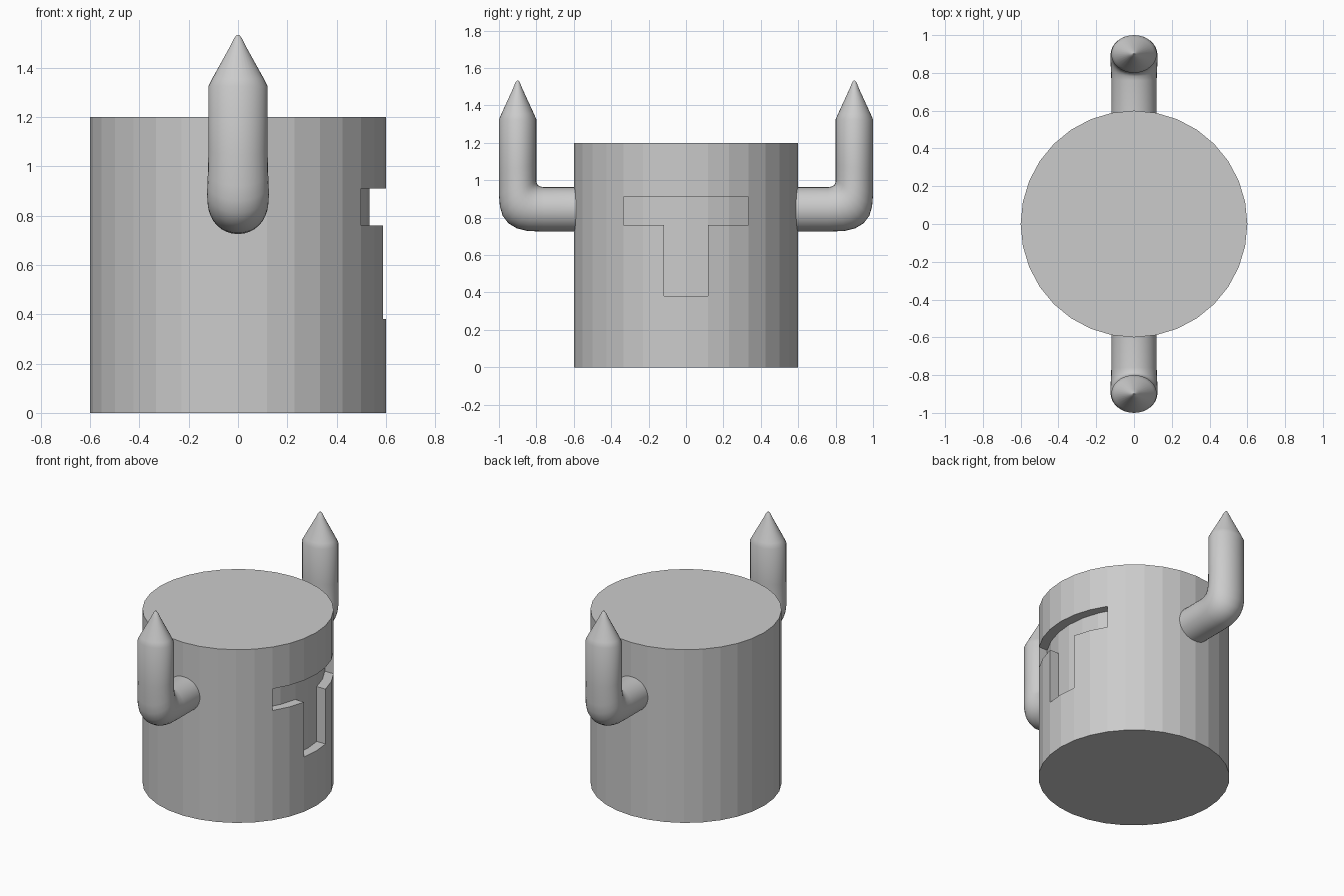
import bpy, bmesh, math
from mathutils import Vector

if "Cube" in bpy.data.objects:
    bpy.data.objects.remove(bpy.data.objects["Cube"])

SIDES = 32


def finish(bm, name):
    bmesh.ops.recalc_face_normals(bm, faces=bm.faces)
    mesh = bpy.data.meshes.new(name)
    bm.to_mesh(mesh)
    bm.free()
    obj = bpy.data.objects.new(name, mesh)
    bpy.context.collection.objects.link(obj)
    return obj


def loft(bm, rings):
    for a, b in zip(rings, rings[1:]):
        n = len(a)
        for i in range(n):
            bm.faces.new((a[i], a[(i + 1) % n], b[(i + 1) % n], b[i]))
    bm.faces.new(rings[0][::-1])
    bm.faces.new(rings[-1])


# Helmet body: faceted drum with a T-shaped visor pushed in on the +x side
bm = bmesh.new()
rings = []
for z in (0, 0.38, 0.76, 0.91, 1.2):
    rings.append([bm.verts.new((0.6 * math.cos(math.tau * i / SIDES),
                                0.6 * math.sin(math.tau * i / SIDES), z))
                  for i in range(SIDES)])
loft(bm, rings)


def in_visor(face):
    c = face.calc_center_median()
    bar = 0.76 < c.z < 0.91 and abs(c.y) < 0.33
    stem = 0.38 < c.z < 0.76 and abs(c.y) < 0.11
    return len(face.verts) == 4 and c.x > 0.4 and (bar or stem)


visor = [f for f in bm.faces if in_visor(f)]
out = bmesh.ops.extrude_face_region(bm, geom=visor)
moved = [g for g in out["geom"] if isinstance(g, bmesh.types.BMVert)]
bmesh.ops.translate(bm, verts=moved, vec=(-0.067, 0, 0))
left = [f for f in visor if f.is_valid]
if left:
    bmesh.ops.delete(bm, geom=left, context="FACES")
finish(bm, "helmet_body")

# Horn sections: outer (y, z), inner (y, z), half width in x
SECTIONS = [
    ((0.55, 0.725), (0.55, 0.963), 0.12),
    ((0.76, 0.725), (0.76, 0.963), 0.12),
    ((0.85, 0.729), (0.782, 0.967), 0.122),
    ((0.905, 0.743), (0.792, 0.974), 0.124),
    ((0.95, 0.77), (0.797, 0.982), 0.125),
    ((0.98, 0.81), (0.80, 0.992), 0.125),
    ((0.995, 0.86), (0.80, 1.005), 0.124),
    ((1.0, 0.92), (0.80, 1.03), 0.122),
    ((1.0, 1.05), (0.80, 1.08), 0.12),
    ((1.0, 1.325), (0.80, 1.325), 0.12),
    ((0.987, 1.355), (0.813, 1.355), 0.105),
    ((0.925, 1.49), (0.875, 1.49), 0.03),
    ((0.913, 1.52), (0.887, 1.52), 0.015),
    ((0.904, 1.533), (0.896, 1.533), 0.005),
]


def horn(name, side):
    bm = bmesh.new()
    rings = []
    for outer, inner, width in SECTIONS:
        o, i = Vector((0, side * outer[0], outer[1])), Vector((0, side * inner[0], inner[1]))
        mid, half = (o + i) / 2, (o - i) / 2
        rings.append([bm.verts.new(mid + half * math.cos(math.tau * k / SIDES)
                                   + Vector((width * math.sin(math.tau * k / SIDES), 0, 0)))
                      for k in range(SIDES)])
    loft(bm, rings)
    obj = finish(bm, name)
    bpy.ops.object.select_all(action="DESELECT")
    obj.select_set(True)
    bpy.context.view_layer.objects.active = obj
    bpy.ops.object.shade_smooth_by_angle(angle=math.radians(35))


# Pair of upturned horns
horn("front_horn", -1)
horn("back_horn", 1)
